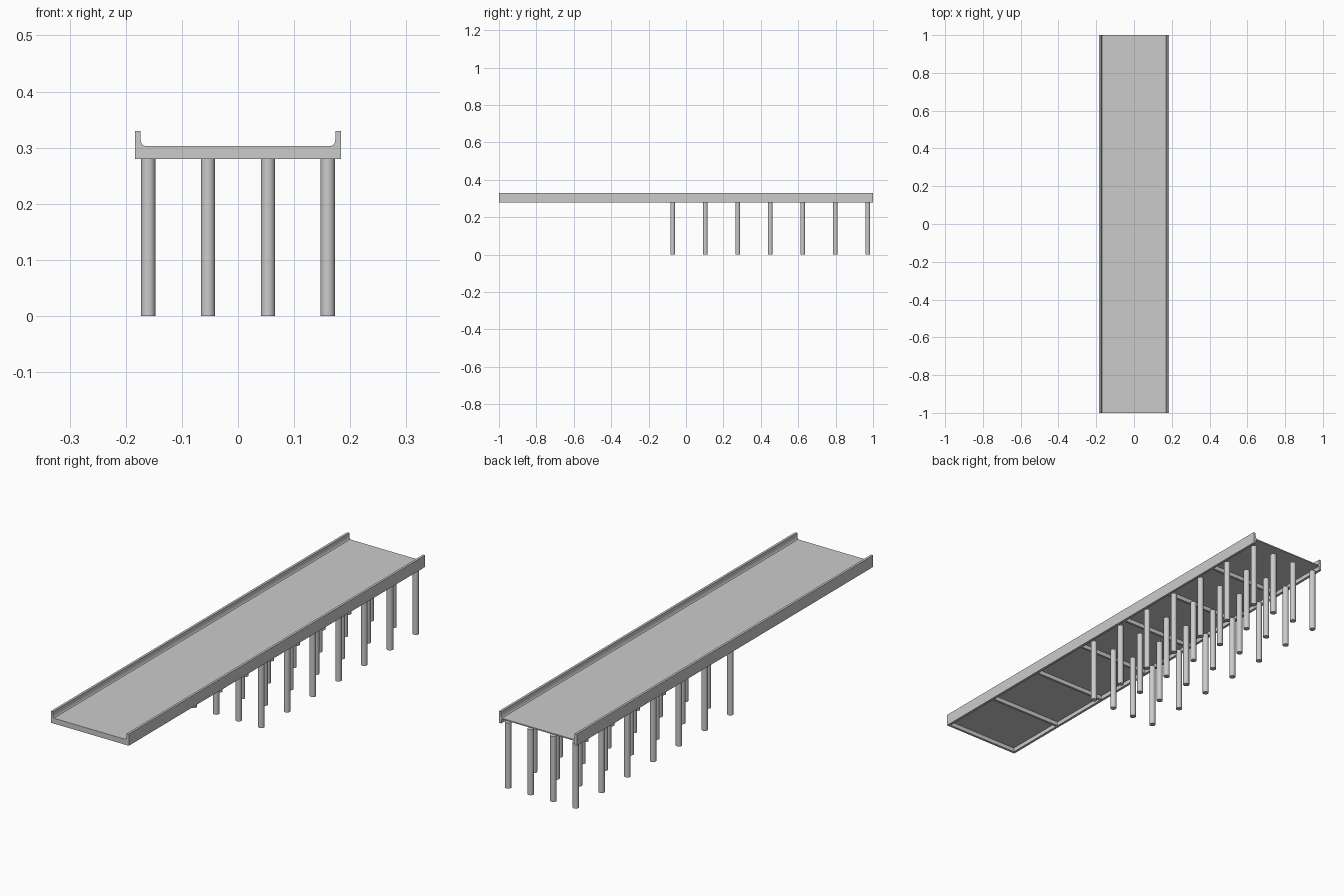
import bpy, bmesh, math
from mathutils import Matrix

cube = bpy.data.objects.get("Cube")
if cube:
    bpy.data.objects.remove(cube, do_unlink=True)

# Single concrete material
concrete = bpy.data.materials.new("concrete grey")
concrete.use_nodes = True
GREY = (0.6, 0.6, 0.6, 1.0)
concrete.diffuse_color = GREY
concrete.node_tree.nodes["Principled BSDF"].inputs["Base Color"].default_value = GREY

DECK_TOP, DECK_BOTTOM, SOFFIT = 0.303, 0.298, 0.28


def finish(name, bm):
    bmesh.ops.recalc_face_normals(bm, faces=bm.faces)
    mesh = bpy.data.meshes.new(name)
    bm.to_mesh(mesh)
    bm.free()
    mesh.materials.append(concrete)
    obj = bpy.data.objects.new(name, mesh)
    bpy.context.collection.objects.link(obj)
    return obj


def extrude_profile(name, profile, y0, y1):
    """Extrude an (x, z) outline along y."""
    bm = bmesh.new()
    face = bm.faces.new([bm.verts.new((x, y0, z)) for x, z in profile])
    moved = bmesh.ops.extrude_face_region(bm, geom=[face])["geom"]
    verts = [v for v in moved if isinstance(v, bmesh.types.BMVert)]
    bmesh.ops.translate(bm, verts=verts, vec=(0, y1 - y0, 0))
    return finish(name, bm)


def box_profile(half_width, z0, z1):
    return [(-half_width, z0), (half_width, z0), (half_width, z1), (-half_width, z1)]


# Thin deck slab
extrude_profile("deck", box_profile(0.166, DECK_BOTTOM, DECK_TOP), -1, 1)

# Parapets with a curved foot and an edge beam below
parapet = [(0.184, SOFFIT), (0.184, 0.33), (0.174, 0.33), (0.174, 0.315),
           (0.172, 0.308), (0.169, 0.304), (0.164, DECK_TOP),
           (0.164, DECK_BOTTOM), (0.173, DECK_BOTTOM), (0.173, SOFFIT)]
for side, sign in (("left", 1), ("right", -1)):
    extrude_profile(side + "_parapet", [(sign * x, z) for x, z in parapet], -1, 1)

# Cross beams at the start of each of the seven spans
for i in range(7):
    y = -1 + i * 2 / 7
    extrude_profile(f"cross_beam_{i + 1}",
                    box_profile(0.1735, SOFFIT, DECK_BOTTOM + 0.001), y, y + 0.01)

# Seven rows of four round piles under the back half
for row in range(7):
    for col, x in enumerate((-0.16, -0.0535, 0.0535, 0.16)):
        bm = bmesh.new()
        bmesh.ops.create_cone(
            bm, cap_ends=True, segments=20, radius1=0.0128, radius2=0.0128, depth=SOFFIT,
            matrix=Matrix.Translation((x, -0.071 + row * 0.1738, SOFFIT / 2)))
        pile = finish(f"pile_{row + 1}_{col + 1}", bm)
        bpy.ops.object.select_all(action="DESELECT")
        pile.select_set(True)
        bpy.context.view_layer.objects.active = pile
        bpy.ops.object.shade_smooth_by_angle(angle=math.radians(35))
